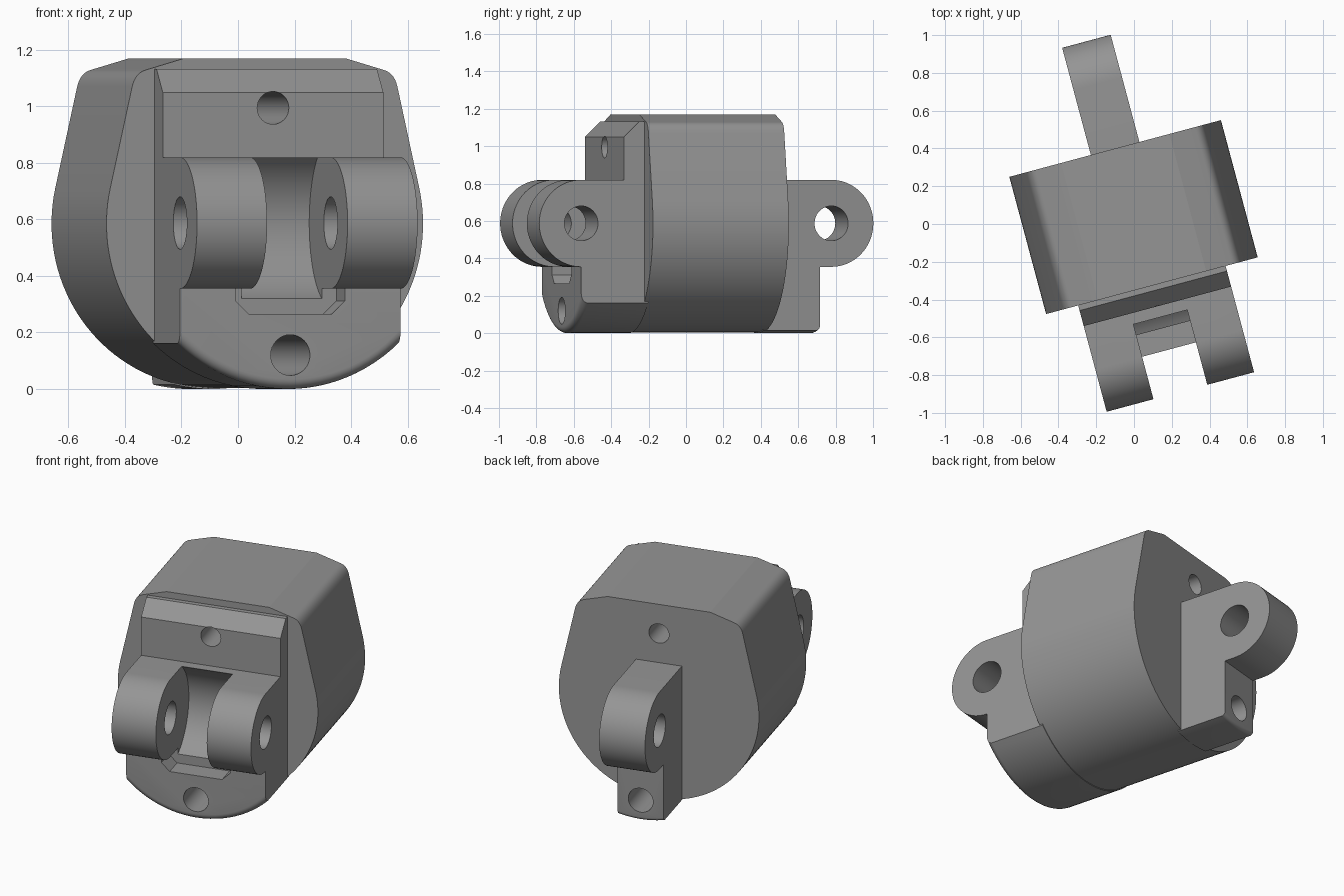
import bpy, bmesh, math
from mathutils import Vector

if "Cube" in bpy.data.objects:
    bpy.data.objects.remove(bpy.data.objects["Cube"])

R_BODY, AXIS_Z, R_LUG = 0.585, 0.5875, 0.2325
FRONT_V, REAR_V = -0.69, 0.767      # hinge axis positions along the segment
TURN = math.radians(15)             # whole model is turned about z

grey = bpy.data.materials.new("grey")
grey.diffuse_color = (0.3, 0.3, 0.3, 1)
grey.use_nodes = True
grey.node_tree.nodes["Principled BSDF"].inputs["Base Color"].default_value = grey.diffuse_color


def loft(name, rings):
    """Closed solid through rings of equal point count."""
    bm = bmesh.new()
    vs = [[bm.verts.new(p) for p in ring] for ring in rings]
    n = len(rings[0])
    for a, b in zip(vs, vs[1:]):
        for i in range(n):
            bm.faces.new((a[i], a[(i + 1) % n], b[(i + 1) % n], b[i]))
    bm.faces.new(vs[0])
    bm.faces.new(vs[-1])
    bmesh.ops.recalc_face_normals(bm, faces=bm.faces)
    me = bpy.data.meshes.new(name)
    bm.to_mesh(me)
    bm.free()
    ob = bpy.data.objects.new(name, me)
    bpy.context.collection.objects.link(ob)
    me.materials.append(grey)
    return ob


def along_x(name, pts, a, b):
    """Extrude a (y, z) side profile across the width."""
    return loft(name, [[(x, y, z) for y, z in pts] for x in (a, b)])


def along_y(name, pts, a, b):
    """Extrude an (x, z) front profile along the length."""
    return loft(name, [[(x, y, z) for x, z in pts] for y in (a, b)])


def arc(cx, cz, r, a0, a1, n):
    return [(cx + r * math.cos(math.radians(a0 + (a1 - a0) * i / n)),
             cz + r * math.sin(math.radians(a0 + (a1 - a0) * i / n))) for i in range(n + 1)]


def circle(cx, cz, r, n=48):
    return arc(cx, cz, r, 0, 360, n)[:-1]


def combine(ob, other, op):
    mod = ob.modifiers.new("join", 'BOOLEAN')
    mod.operation, mod.solver, mod.object = op, 'EXACT', other
    bpy.context.view_layer.update()
    deps = bpy.context.evaluated_depsgraph_get()
    me = bpy.data.meshes.new_from_object(ob.evaluated_get(deps))
    ob.modifiers.clear()
    ob.data = me
    bpy.data.objects.remove(other)


def round_block(name, hw, root, end, fillet=0.035):
    """Lower block with the body's round underside and a filleted end edge."""
    s = 1 if end > root else -1
    rings = []
    steps = [(root, 0)] + [(end - s * fillet * (1 - math.sin(t)), fillet * (1 - math.cos(t)))
                           for t in (math.pi / 2 * i / 6 for i in range(7))]
    for y, inset in steps:
        r = R_BODY - inset
        a = math.degrees(math.asin(hw / r))
        under = arc(0, R_BODY, r, -90 - a, -90 + a, 24)
        rings.append([(x, y, z) for x, z in under + [(hw, 0.42), (-hw, 0.42)]])
    return loft(name, rings)


# Main body: round below, leaning sides, rounded shoulders, shallow roof
side = arc(0, R_BODY, 0.58, -90, 12.5, 36)
side[0] = (0, 0.003)
p0, p1, p2 = Vector((0.486, 1.07)), Vector((0.475, 1.118)), Vector((0.437, 1.129))
shoulder = [tuple(p0 * (1 - t) ** 2 + p1 * 2 * t * (1 - t) + p2 * t * t)
            for t in (i / 7 for i in range(8))]
right = side + shoulder + [(0.297, 1.17)]
body = along_y("main_body", right + [(-x, z) for x, z in reversed(right[1:])], -0.34, 0.412)

# Front clevis: upper plate, hinge knuckles and lower block
knuckle = arc(FRONT_V, AXIS_Z, R_LUG, 270, 90, 36)
clevis = along_x("front_clevis", [(-0.32, 0.355)] + knuckle + [
    (-0.453, 0.82), (-0.453, 1.05), (-0.368, 1.132), (-0.32, 1.132)], -0.404, 0.404)
combine(clevis, round_block("front_block", 0.404, -0.32, FRONT_V), 'UNION')
# Gap between the knuckles, with a round clearance
combine(clevis, along_x("gap", circle(FRONT_V, AXIS_Z, 0.293, 64), -0.1475, 0.1475), 'DIFFERENCE')
# Shallow pocket below the gap, with chamfered corners
combine(clevis, along_y("pocket", [(-0.2, 0.355), (-0.2, 0.312), (-0.152, 0.265), (0.152, 0.265),
                                   (0.2, 0.312), (0.2, 0.355)], -0.8, -0.572), 'DIFFERENCE')

# Rear lug: single knuckle with a lower block
lug = along_x("rear_lug", [(0.39, 0.355)] + arc(REAR_V, AXIS_Z, R_LUG, -90, 90, 36)
              + [(0.39, 0.82)], -0.133, 0.133)
combine(lug, round_block("rear_block", 0.133, 0.39, 0.703, 0.02), 'UNION')

# Hinge pin holes
for part, y in ((clevis, FRONT_V), (lug, REAR_V)):
    combine(part, along_x("pin_hole", circle(y, AXIS_Z, 0.093), -0.7, 0.7), 'DIFFERENCE')

# Cord channels running the whole length
for part in (body, clevis, lug):
    for z, r in ((0.995, 0.058), (0.12, 0.072)):
        if part is lug and z > 0.9:
            continue
        combine(part, along_y("channel", circle(0, z, r, 32), -1.2, 1.2), 'DIFFERENCE')

# Shade and turn all parts together
for ob in (body, clevis, lug):
    bpy.ops.object.select_all(action='DESELECT')
    ob.select_set(True)
    bpy.context.view_layer.objects.active = ob
    bpy.ops.object.shade_smooth_by_angle(angle=math.radians(15.5))
    ob.rotation_euler.z = TURN
    ob.location = (0.007 * math.cos(TURN), 0.007 * math.sin(TURN), 0)
